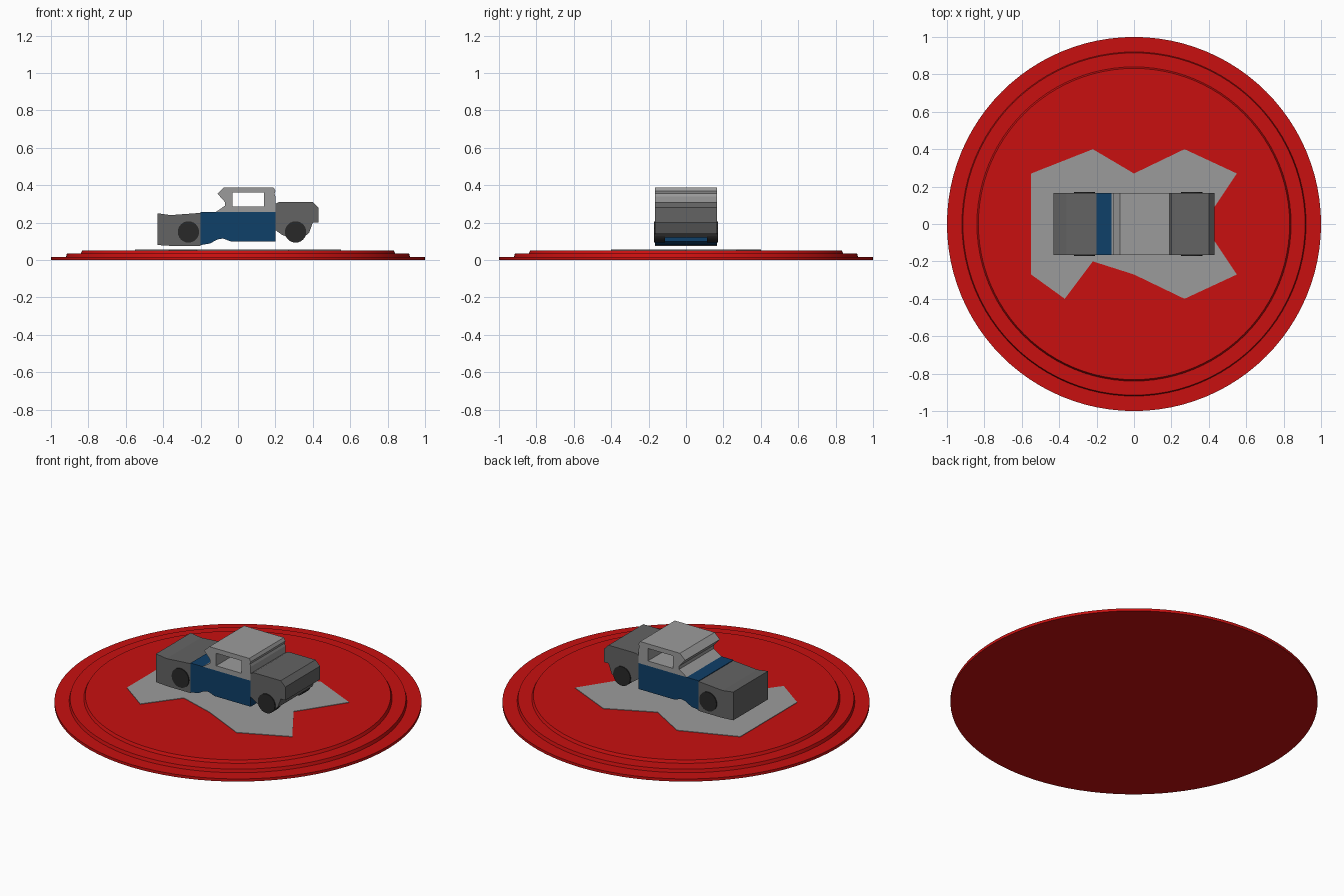
import bpy, bmesh, math

if "Cube" in bpy.data.objects:
    bpy.data.objects.remove(bpy.data.objects["Cube"])


def material(name, rgb):
    m = bpy.data.materials.new(name)
    m.diffuse_color = (*rgb, 1)
    m.use_nodes = True
    m.node_tree.nodes["Principled BSDF"].inputs["Base Color"].default_value = m.diffuse_color
    return m


RED = material("red", (0.58, 0.005, 0.005))
LIGHT = material("light_grey", (0.33, 0.33, 0.33))
GREY = material("dark_grey", (0.125, 0.125, 0.125))
BLUE = material("navy_blue", (0.0045, 0.05, 0.14))
BLACK = material("tyre_black", (0.022, 0.022, 0.022))


def prism(name, points, depth, mat):
    """Extrude a closed list of 3D points along the depth vector."""
    bm = bmesh.new()
    face = bm.faces.new([bm.verts.new(p) for p in points])
    ext = bmesh.ops.extrude_face_region(bm, geom=[face])
    verts = [v for v in ext["geom"] if isinstance(v, bmesh.types.BMVert)]
    bmesh.ops.translate(bm, verts=verts, vec=depth)
    bmesh.ops.recalc_face_normals(bm, faces=bm.faces)
    mesh = bpy.data.meshes.new(name)
    bm.to_mesh(mesh)
    bm.free()
    obj = bpy.data.objects.new(name, mesh)
    bpy.context.collection.objects.link(obj)
    if mat:
        mesh.materials.append(mat)
    return obj


def side_part(name, profile, mat, half=0.165):
    """Side profile (x, z) carried across the car's width."""
    return prism(name, [(x, -half, z) for x, z in profile], (0, 2 * half, 0), mat)


# Stepped round base, spun from one stepped profile
steps = [(0, 0), (1, 0), (1, 0.016), (0.92, 0.016), (0.915, 0.035),
         (0.84, 0.035), (0.832, 0.052), (0, 0.052)]
bm = bmesh.new()
verts = [bm.verts.new((r, 0, z)) for r, z in steps]
edges = [bm.edges.new(pair) for pair in zip(verts, verts[1:])]
bmesh.ops.spin(bm, geom=verts + edges, axis=(0, 0, 1), cent=(0, 0, 0),
               angle=2 * math.pi, steps=96)
bmesh.ops.remove_doubles(bm, verts=bm.verts, dist=1e-4)
bmesh.ops.recalc_face_normals(bm, faces=bm.faces)
mesh = bpy.data.meshes.new("round_base")
bm.to_mesh(mesh)
bm.free()
mesh.materials.append(RED)
base = bpy.data.objects.new("round_base", mesh)
bpy.context.collection.objects.link(base)
bpy.context.view_layer.objects.active = base
base.select_set(True)
bpy.ops.object.shade_smooth_by_angle(angle=math.radians(30))
base.select_set(False)

# Jagged patch under the car
patch = [(-0.55, 0.27), (-0.22, 0.40), (0, 0.27), (0.27, 0.40), (0.55, 0.27),
         (0.37, 0), (0.55, -0.27), (0.27, -0.40), (0, -0.27), (-0.22, -0.20),
         (-0.37, -0.40), (-0.55, -0.27)]
prism("ground_patch", [(x, y, 0.051) for x, y in patch], (0, 0, 0.004), LIGHT)

# Low end of the body
side_part("low_end", [(-0.43, 0.08), (-0.43, 0.25), (-0.36, 0.24), (-0.20, 0.252),
                      (-0.20, 0.075), (-0.35, 0.075)], GREY)
# Blue middle of the body
side_part("door_section", [(-0.20, 0.08), (-0.20, 0.256), (0.20, 0.256), (0.20, 0.10),
                           (-0.04, 0.10), (-0.08, 0.115), (-0.11, 0.11),
                           (-0.15, 0.088)], BLUE)
# Raised end of the body with its overhang
side_part("raised_end", [(0.20, 0.16), (0.20, 0.30), (0.22, 0.31), (0.40, 0.31),
                         (0.43, 0.28), (0.43, 0.20), (0.40, 0.20), (0.38, 0.145),
                         (0.35, 0.12), (0.27, 0.12), (0.235, 0.135)], GREY)

# Cab with an opening cut right through
cab = side_part("cab", [(-0.12, 0.256), (-0.07, 0.29), (-0.07, 0.31), (-0.11, 0.355),
                        (-0.075, 0.388), (0.19, 0.388), (0.20, 0.37), (0.195, 0.355),
                        (0.20, 0.34), (0.20, 0.256)], LIGHT)
cutter = side_part("window_cutter", [(-0.03, 0.285), (-0.03, 0.36), (0.138, 0.36),
                                     (0.138, 0.285)], LIGHT, half=0.3)
cutter.hide_render = True
cutter.hide_viewport = True
cut = cab.modifiers.new("window", "BOOLEAN")
cut.operation = "DIFFERENCE"
cut.solver = "EXACT"
cut.object = cutter

# Wheels
for end, cx in (("low", -0.265), ("raised", 0.308)):
    for side in (-1, 1):
        rim = [(cx + 0.057 * math.cos(a), side * 0.171, 0.15 + 0.057 * math.sin(a))
               for a in (2 * math.pi * i / 24 for i in range(24))]
        prism(f"{end}_wheel", rim, (0, -side * 0.06, 0), BLACK)
